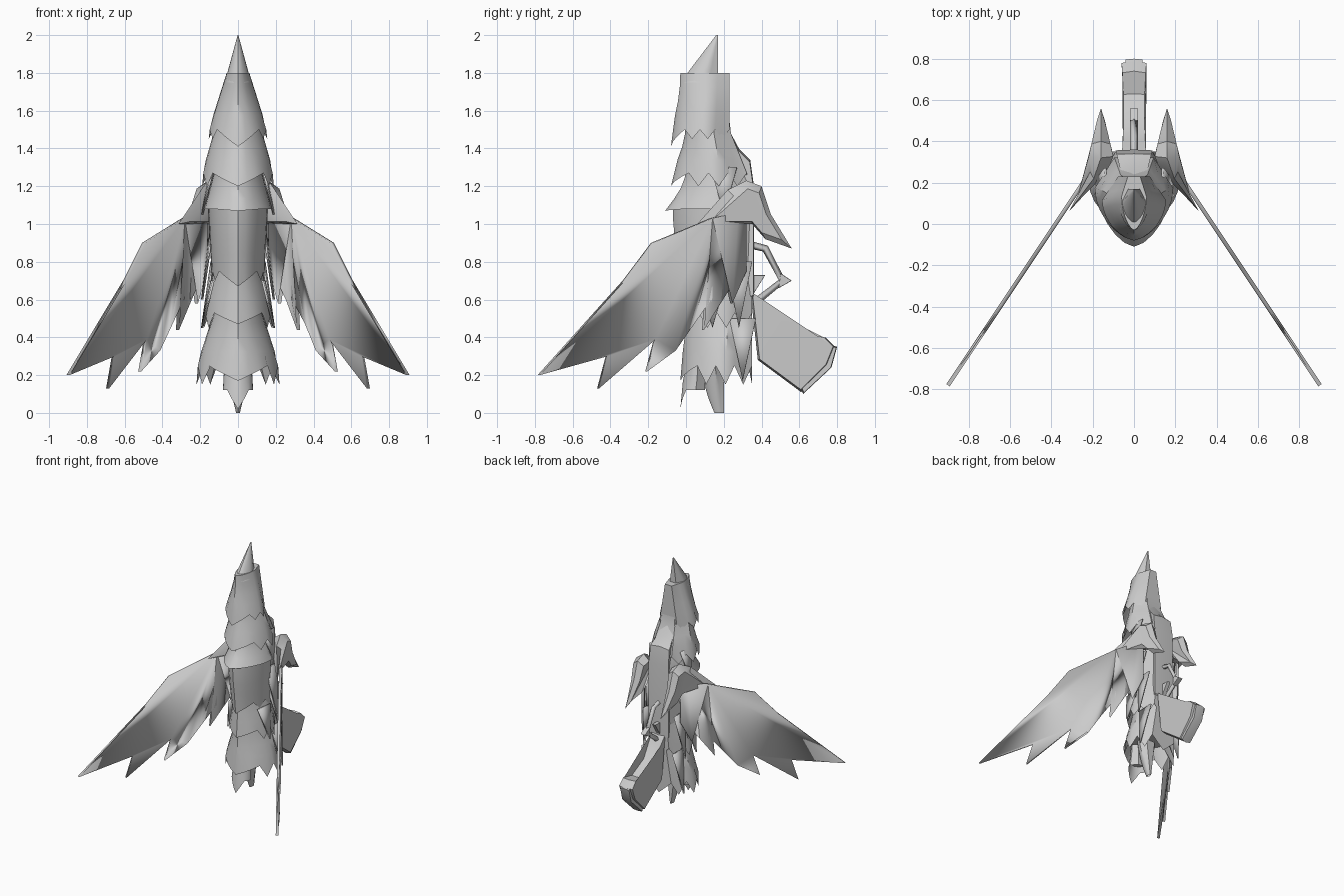
import bpy, bmesh
from math import radians, sin, cos
from mathutils import Vector

cube = bpy.data.objects.get("Cube")
if cube:
    bpy.data.objects.remove(cube)

grey = bpy.data.materials.new("plain grey")
grey.use_nodes = True
grey.diffuse_color = (.6, .6, .6, 1)
shader = grey.node_tree.nodes["Principled BSDF"]
shader.inputs["Base Color"].default_value = grey.diffuse_color


def finish(name, bm):
    bmesh.ops.recalc_face_normals(bm, faces=bm.faces)
    mesh = bpy.data.meshes.new(name)
    bm.to_mesh(mesh)
    bm.free()
    mesh.materials.append(grey)
    obj = bpy.data.objects.new(name, mesh)
    bpy.context.collection.objects.link(obj)
    bpy.ops.object.select_all(action='DESELECT')
    obj.select_set(True)
    bpy.context.view_layer.objects.active = obj
    bpy.ops.object.shade_smooth_by_angle(angle=radians(35))
    return obj


def skin(bm, rings):
    """Join rings of points into a closed skin."""
    loops = [[bm.verts.new(point) for point in ring] for ring in rings]
    for upper, lower in zip(loops, loops[1:]):
        for i in range(len(upper)):
            bm.faces.new((upper[i - 1], upper[i], lower[i], lower[i - 1]))
    caps = [bm.faces.new(loops[0]), bm.faces.new(loops[-1])]
    bmesh.ops.triangulate(bm, faces=caps)


# Half cross-section: keeled rounded breast, then a straight taper to a flat back
WIDEST = .63
section = []
for step in range(7):
    angle = radians(step * 15)
    section.append((sin(angle), WIDEST * (1 - cos(angle)) ** .8))
for step in (1, 2, 3):
    section.append((1 - step / 6, WIDEST + (1 - WIDEST) * step / 3))
section.append((0, 1))


def back_line(z):
    return min(.35, max(.23, .35 - .4 * (z - 1.2)))


def tier(name, top, low, waist, flare, front, lip, rise=0, tooth=0, bend=2, back=None):
    """Sleeve that flares downward to a hem with a front chevron and side teeth."""
    rings = []
    steps = 4
    for n in range(steps + 1):
        t = n / steps
        z = top + (low + rise - top) * t
        width = waist + (flare - waist) * t
        near = front + (lip - front) * t ** bend
        far = back or back_line(z)
        half = []
        for i, (across, depth) in enumerate(section):
            height = z
            if n == steps:
                chevron = rise * min(i / 3, 1)
                notch = tooth if i > 3 and i % 2 == 0 else 0
                height = low + chevron - notch
            half.append(Vector((across * width, near + depth * (far - near), height)))
        mirrored = [Vector((-p.x, p.y, p.z)) for p in half[-2:0:-1]]
        rings.append(half + mirrored)
    # Fold the hem inward so the sleeve has thickness
    inner = rings[-2]
    centre = sum(inner, Vector()) / len(inner)
    rings.append([point.lerp(centre, .2) for point in inner])
    bm = bmesh.new()
    skin(bm, rings)
    return finish(name, bm)


def slab(name, outline, half, centre=lambda y: 0, shrink=.95):
    """Side profile in y and z, thickened across x by the given rules."""
    middle = sum((Vector(p) for p in outline), Vector((0, 0))) / len(outline)
    rings = []
    for layer in (-1, 0, 1):
        ring = []
        for point in outline:
            y, z = middle.lerp(Vector(point), shrink if layer else 1)
            ring.append((centre(y) + layer * half(y), y, z))
        rings.append(ring)
    bm = bmesh.new()
    skin(bm, rings)
    return finish(name, bm)


def mirrored_copy(obj, name):
    """Add the right-hand twin of a left-hand part."""
    bm = bmesh.new()
    bm.from_mesh(obj.data)
    for vert in bm.verts:
        vert.co.x = -vert.co.x
    return finish(name, bm)


def plate_pair(name, points, thickness):
    bm = bmesh.new()
    face = bm.faces.new([bm.verts.new(point) for point in points])
    bmesh.ops.triangulate(bm, faces=[face])
    left = finish("left_" + name, bm)
    right = mirrored_copy(left, "right_" + name)
    for obj in (left, right):
        solid = obj.modifiers.new("thickness", 'SOLIDIFY')
        solid.thickness = thickness
        solid.offset = 0


# Body: overlapping feather tiers from top to bottom
tier("crest", top=2, low=1.75, waist=.002, flare=.07, front=.16, lip=-.03, bend=1, back=.17)
tier("head", top=1.8, low=1.41, waist=.06, flare=.155, front=-.03, lip=-.08, rise=.09, tooth=.05)
tier("neck_tier", top=1.55, low=1.2, waist=.11, flare=.19, front=0, lip=-.08, rise=.07, tooth=.07)
tier("chest_band", top=1.3, low=1.07, waist=.12, flare=.18, front=0, lip=-.11, rise=.01)
tier("belly", top=1.1, low=.67, waist=.16, flare=.14, front=-.07, lip=-.03, rise=.08, tooth=.05)
tier("hip_tier", top=.8, low=.47, waist=.12, flare=.18, front=0, lip=-.02, rise=.06, tooth=.08)
tier("skirt_tier", top=.55, low=.17, waist=.12, flare=.22, front=0, lip=-.03, rise=.08, tooth=.1)
tier("front_tail_tip", top=.3, low=.02, waist=.07, flare=.08, front=0, lip=-.03, rise=.1, back=.1)
tier("rear_tail_tip", top=.3, low=0, waist=.08, flare=.01, front=.08, lip=.15, back=.2)

# Spine along the back
slab("spine", [(.2, 1.55), (.28, 1.4), (.34, 1.34), (.36, 1.2), (.36, .6), (.2, .5)],
     half=lambda y: y / 4)

# Wings: leading edge, then feather tips with a notch above each one
leading_edge = [(.17, 1), (.2, 1.06), (.29, 1.03), (.5, .9), (.6, .7), (.68, .5), (.9, .2)]
feather_tips = [(.69, .13), (.52, .22), (.42, .33), (.32, .44), (.22, .58)]
wing = list(leading_edge)
for x, z in feather_tips:
    wing += [(x - .03, z + .17), (x, z)]
wing.append((.17, .75))
plate_pair("wing", [(x, .57 - 1.5 * x, z) for x, z in wing], thickness=.02)

# Wing shoulders curling back to a spike
shoulder = slab("left_wing_shoulder",
                [(.06, 1), (.22, 1.18), (.32, 1.23), (.4, 1.2), (.45, 1.05),
                 (.56, .87), (.42, .92), (.35, 1)],
                half=lambda y: .06 * max(.05, 1 - abs(y - .33) / .25),
                centre=lambda y: max(.16, .36 - .75 * y), shrink=.75)
mirrored_copy(shoulder, "right_wing_shoulder")

# Loose blades hanging along the flanks
blades = {"shoulder_blade": (.2, 1.3, .25), "long_blade": (.24, 1, .4),
          "middle_blade": (.28, .8, .35), "hip_blade": (.14, .7, .25), "rear_blade": (.3, .5, .33)}
for name, (y, top, drop) in blades.items():
    plate_pair(name, [(.13, y - .07, top), (.14, y + .07, top), (.19, y, top - drop)], thickness=.012)

# Bent guard with its rear spike, and the trigger inside
path = [(.34, .89), (.42, .87), (.51, .7), (.36, .58)]
guard_curve = bpy.data.curves.new("trigger_guard", 'CURVE')
guard_curve.dimensions = '3D'
guard_curve.bevel_depth = .02
guard_curve.bevel_resolution = 0
guard_curve.use_fill_caps = True
spline = guard_curve.splines.new('POLY')
spline.points.add(len(path) - 1)
for point, (y, z) in zip(spline.points, path):
    point.co = (0, y, z, 1)
guard_curve.materials.append(grey)
bpy.context.collection.objects.link(bpy.data.objects.new("trigger_guard", guard_curve))
slab("guard_spike", [(.5, .74), (.56, .7), (.49, .66)], half=lambda y: .02)
slab("trigger", [(.34, .73), (.42, .73), (.37, .65), (.34, .6)], half=lambda y: .015)

# Grip with a raised butt plate
slab("grip", [(.34, .65), (.4, .57), (.47, .46), (.63, .38), (.74, .4), (.79, .35),
              (.75, .25), (.61, .11), (.38, .28)], half=lambda y: .05 + .2 * abs(y - .55) ** 2)
slab("grip_butt", [(.73, .37), (.8, .35), (.77, .24), (.62, .1), (.6, .15)], half=lambda y: .04)
